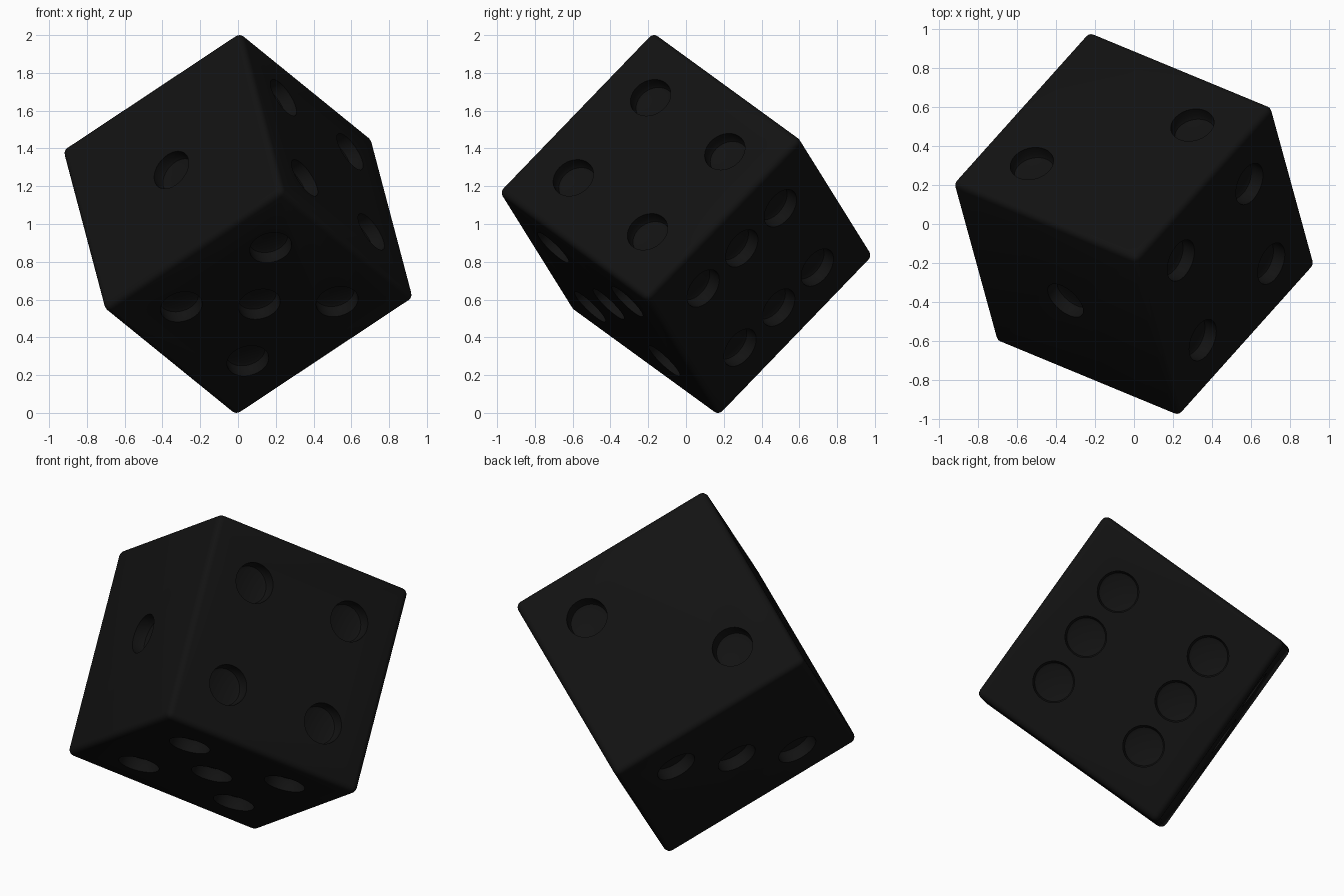
import bpy, bmesh, math
from mathutils import Vector, Matrix

if "Cube" in bpy.data.objects:
    bpy.data.objects.remove(bpy.data.objects["Cube"])

# Tilted frame of the die, resting on one corner
U = Vector((0.69, 0.77, -0.56)).normalized()
V = Vector((-0.92, 0.38, -0.61))
V = (V - V.dot(U) * U).normalized()
W = U.cross(V)
ROT = Matrix((U, V, W)).transposed().to_4x4()

R = 0.035                                   # edge rounding
SIDE = 2 * R + (2 - 2 * R) / (abs(U.z) + abs(V.z) + abs(W.z))
PIP_R, PIP_DEPTH, S = 0.113, 0.075, 0.30    # pip radius, depth, spacing

corners = [(-1, -1), (-1, 1), (1, -1), (1, 1)]
# axis, sign, pip positions in the two remaining axes
faces = [
    (0, -1, [(0, 0)]),
    (0, 1, [(v, w) for v in (-1, 1) for w in (-1, 0, 1)]),
    (1, 1, [(-1, -1), (0, 0), (1, 1)]),
    (1, -1, corners),
    (2, 1, [(-1, 1), (1, -1)]),
    (2, -1, corners + [(0, 0)]),
]


def make_object(name, bm):
    mesh = bpy.data.meshes.new(name)
    bm.to_mesh(mesh)
    bm.free()
    ob = bpy.data.objects.new(name, mesh)
    bpy.context.collection.objects.link(ob)
    return ob


# Die body: rounded cube
bm = bmesh.new()
bmesh.ops.create_cube(bm, size=SIDE)
bmesh.ops.bevel(bm, geom=bm.edges[:], offset=R, segments=4, profile=0.5, affect='EDGES')
die = make_object("die", bm)

# Pip cutters: round plugs with a softened inner end
bm = bmesh.new()
for axis, sign, spots in faces:
    for p, q in spots:
        centre = [p * S, q * S]
        centre.insert(axis, sign * SIDE / 2)
        normal = Vector([sign if i == axis else 0 for i in range(3)])
        turn = normal.to_track_quat('Z', 'Y').to_matrix().to_4x4()
        m = Matrix.Translation(centre) @ turn
        rings = []
        for r, z in ((PIP_R - 0.025, -PIP_DEPTH), (PIP_R - 0.008, -PIP_DEPTH + 0.007),
                     (PIP_R, -PIP_DEPTH + 0.025), (PIP_R, 0.06)):
            rings.append([bm.verts.new(m @ Vector((r * math.cos(t), r * math.sin(t), z)))
                          for t in (k * math.tau / 40 for k in range(40))])
        for a, b in zip(rings, rings[1:]):
            for k in range(40):
                n = (k + 1) % 40
                bm.faces.new((a[k], a[n], b[n], b[k]))
        bm.faces.new(rings[0][::-1])
        bm.faces.new(rings[-1])
bmesh.ops.recalc_face_normals(bm, faces=bm.faces[:])
cutter = make_object("pip_cutter", bm)
cutter.hide_render = True

# Carve the pips
mod = die.modifiers.new("pips", 'BOOLEAN')
mod.operation, mod.solver, mod.object = 'DIFFERENCE', 'EXACT', cutter
bpy.ops.object.select_all(action='DESELECT')
bpy.context.view_layer.objects.active = die
die.select_set(True)
bpy.ops.object.modifier_apply(modifier=mod.name)
bpy.data.objects.remove(cutter)

# Tilt onto its corner
die.data.transform(Matrix.Translation((0, 0, 1)) @ ROT)
bpy.ops.object.shade_smooth_by_angle(angle=math.radians(35))

# Black finish
mat = bpy.data.materials.new("black")
mat.diffuse_color = (0.006, 0.006, 0.006, 1)
mat.use_nodes = True
mat.node_tree.nodes["Principled BSDF"].inputs["Base Color"].default_value = mat.diffuse_color
die.data.materials.clear()
die.data.materials.append(mat)
